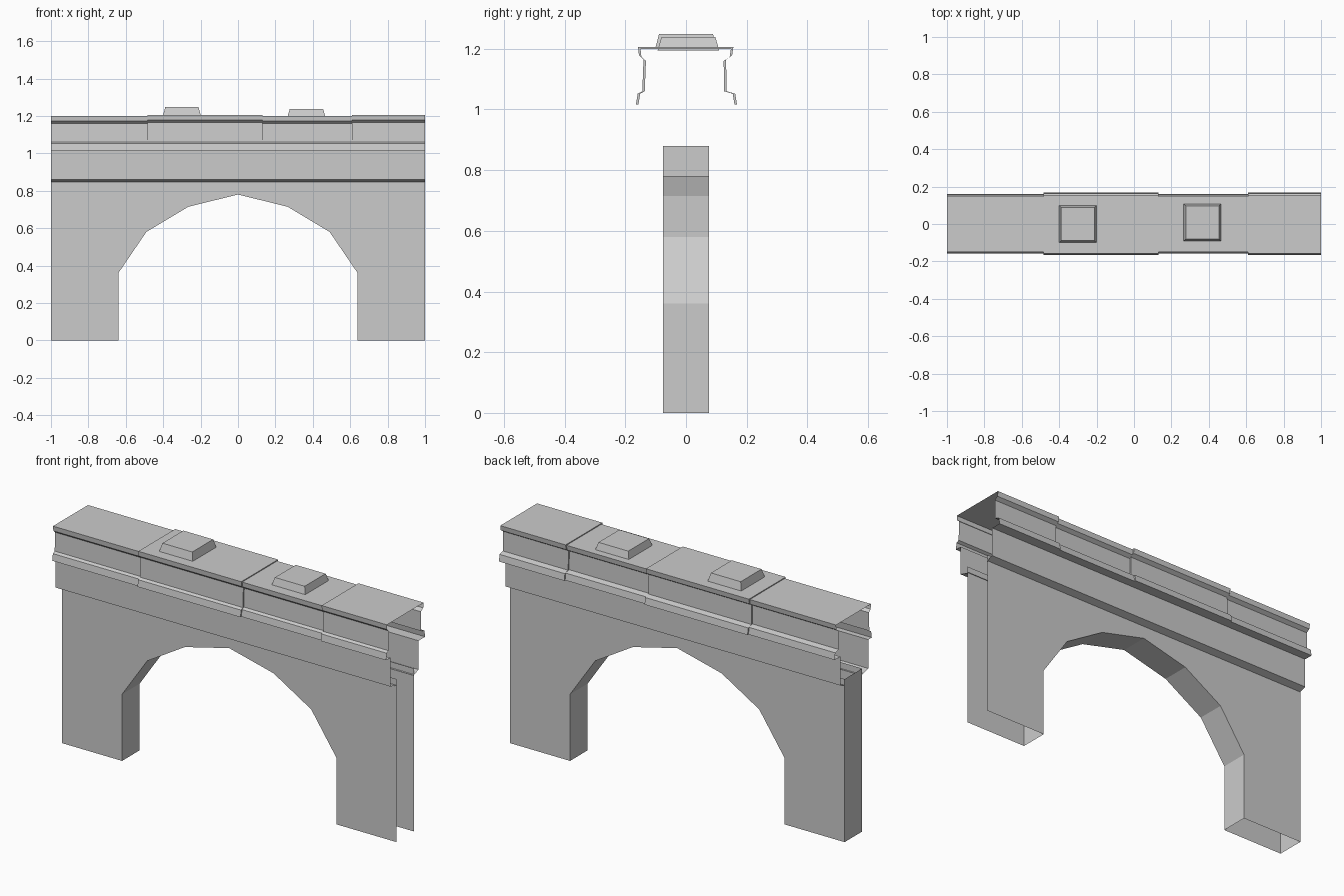
import bpy, bmesh

if "Cube" in bpy.data.objects:
    bpy.data.objects.remove(bpy.data.objects["Cube"])


def make_object(name, bm):
    mesh = bpy.data.meshes.new(name)
    bm.normal_update()
    bm.to_mesh(mesh)
    bm.free()
    ob = bpy.data.objects.new(name, mesh)
    bpy.context.collection.objects.link(ob)
    return ob


def loft(name, rings):
    """Skin a list of open point rings with quads."""
    bm = bmesh.new()
    rows = [[bm.verts.new(p) for p in ring] for ring in rings]
    for a, b in zip(rows, rows[1:]):
        for i in range(len(a) - 1):
            bm.faces.new((a[i], a[i + 1], b[i + 1], b[i]))
    bmesh.ops.remove_doubles(bm, verts=bm.verts, dist=1e-5)
    bmesh.ops.dissolve_degenerate(bm, edges=bm.edges, dist=1e-5)
    return make_object(name, bm)


# Arch wall: two face sheets (quads above each arch step), soffit, one closed end
HALF, TOP = 0.075, 0.88
half_arch = [(0.64, 0.36), (0.49, 0.58), (0.265, 0.715)]
arch = [(-x, z) for x, z in half_arch] + [(0, 0.78)] + half_arch[::-1]
bm = bmesh.new()


def quad(*pts):
    bm.faces.new([bm.verts.new(p) for p in pts])


def sheets(x0, z0, x1, z1):
    for y in (-HALF, HALF):
        pts = [(x0, y, z0), (x1, y, z1), (x1, y, TOP), (x0, y, TOP)]
        quad(*(pts if y < 0 else pts[::-1]))


def across(x0, z0, x1, z1):
    quad((x0, -HALF, z0), (x0, HALF, z0), (x1, HALF, z1), (x1, -HALF, z1))


sheets(-1, 0, -0.64, 0)
sheets(0.64, 0, 1, 0)
for a, b in zip(arch, arch[1:]):
    sheets(*a, *b)
path = [(-0.64, 0)] + arch + [(0.64, 0)]
for a, b in zip(path, path[1:]):
    across(*a, *b)
across(-1, TOP, -1, 0)
bmesh.ops.remove_doubles(bm, verts=bm.verts, dist=1e-5)
bm.normal_update()
flat = [e for e in bm.edges if len(e.link_faces) == 2 and e.calc_face_angle() < 0.01]
bmesh.ops.dissolve_edges(bm, edges=flat, use_verts=False)
make_object("arch_wall", bm)

# Lower band with sloping underside, on both sides
for name, s, y in (("front_band", -1, 0.128), ("back_band", 1, 0.112)):
    prof = [(s * 0.069, 0.845), (s * y, 0.86), (s * y, 1.016)]
    if s > 0:
        prof.reverse()
    loft(name, [[(x, py, z) for py, z in prof] for x in (-1, 1)])

# Parapet shell: stepped cross-section, open underneath and at the ends
front_side = [(-0.165, 1.016), (-0.159, 1.052), (-0.144, 1.06),
              (-0.140, 1.165), (-0.155, 1.178), (-0.158, 1.205)]
back_side = [(0.156, 1.205), (0.152, 1.178), (0.132, 1.165),
             (0.134, 1.06), (0.162, 1.052), (0.168, 1.016)]


def section(x, inset):
    pts = [(x, -0.128, 1.016)]
    for y, z in front_side + back_side:
        drop = 0.005 if inset and z > 1.1 else 0
        pts.append((x, y + (inset if y < 0 else -inset), z - drop))
    return pts + [(x, 0.112, 1.016)]


rings = []
for x0, x1, inset in ((-1, -0.485, 0.008), (-0.485, 0.13, 0),
                      (0.13, 0.61, 0.008), (0.61, 1, 0)):
    rings += [section(x0, inset), section(x1, inset)]
loft("parapet", rings)

# Tapered blocks on the roof
for name, x, y, base, top in (("roof_block_left", -0.30, 0.0, 1.2, 1.248),
                              ("roof_block_right", 0.366, 0.008, 1.195, 1.238)):
    bm = bmesh.new()
    bmesh.ops.create_cube(bm, size=1)
    for v in bm.verts:
        up = v.co.z > 0
        w = 0.178 if up else 0.203
        v.co = (x + v.co.x * w, y + v.co.y * w, top if up else base)
    make_object(name, bm)
